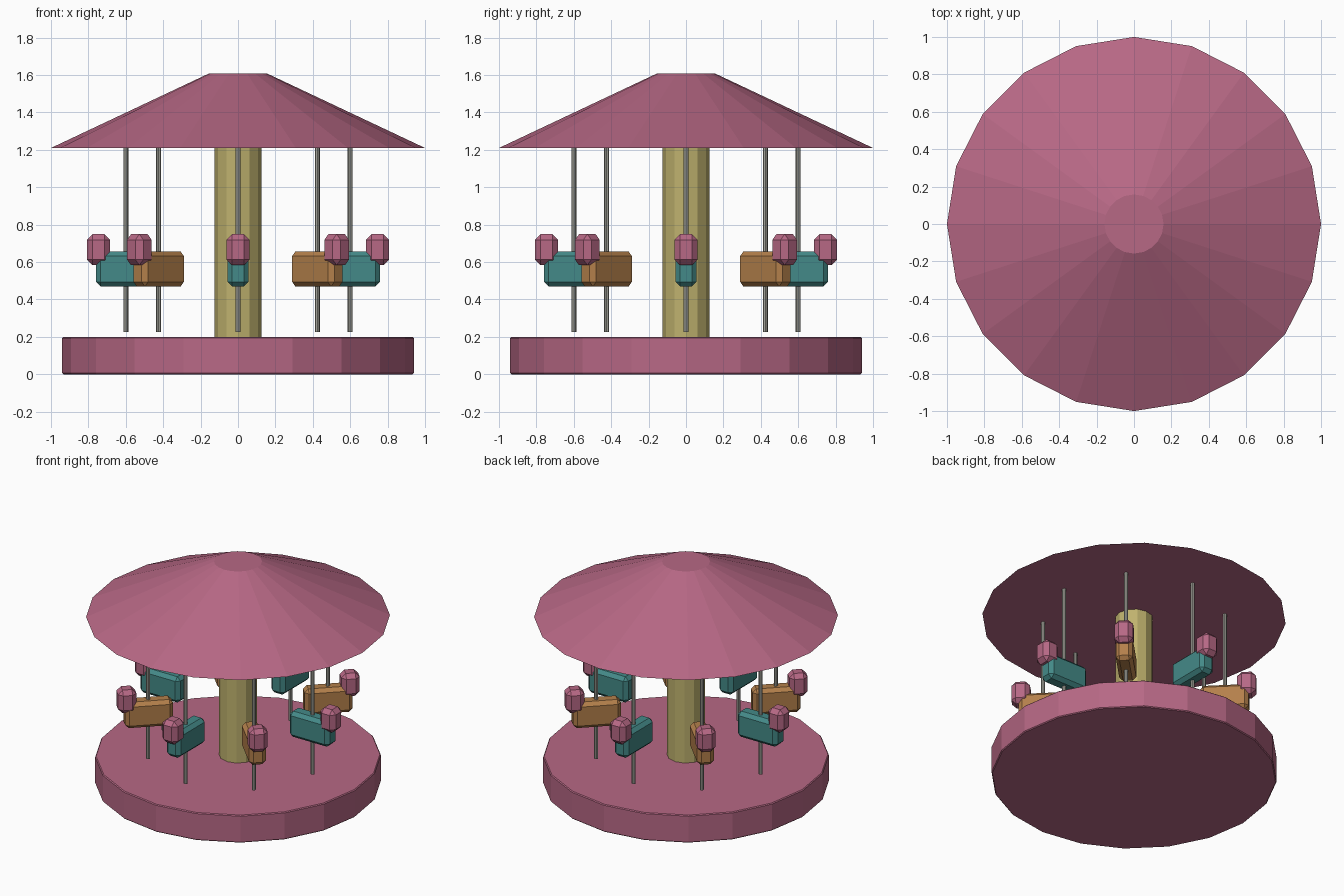
import bpy, bmesh, math
from mathutils import Matrix

if "Cube" in bpy.data.objects:
    bpy.data.objects.remove(bpy.data.objects["Cube"])


def material(name, rgb):
    """Flat colour given as 0-255 display values, stored as linear."""
    lin = [((c / 255 + 0.055) / 1.055) ** 2.4 for c in rgb]
    m = bpy.data.materials.new(name)
    m.diffuse_color = (*lin, 1)
    m.use_nodes = True
    m.node_tree.nodes["Principled BSDF"].inputs["Base Color"].default_value = m.diffuse_color
    return m


PINK = material("rose_pink", (183, 104, 133))
CREAM = material("straw_yellow", (191, 178, 110))
TEAL = material("teal", (68, 138, 136))
BROWN = material("saddle_brown", (180, 128, 75))
STEEL = material("steel_grey", (165, 165, 156))


def finish(name, bm, mat, bevel=0.0, place=None):
    if bevel:
        # only sharp creases, so the shallow side facets stay crisp
        edges = [e for e in bm.edges if e.calc_face_angle(0) > math.radians(30)]
        bmesh.ops.bevel(bm, geom=edges, offset=bevel, segments=1,
                        affect='EDGES', profile=0.5)
    mesh = bpy.data.meshes.new(name)
    bm.to_mesh(mesh)
    bm.free()
    mesh.materials.append(mat)
    ob = bpy.data.objects.new(name, mesh)
    if place:
        ob.matrix_world = place
    bpy.context.collection.objects.link(ob)
    return ob


def cone(name, r1, r2, z0, z1, sides, mat, bevel=0.0, xy=(0, 0)):
    bm = bmesh.new()
    bmesh.ops.create_cone(bm, cap_ends=True, segments=sides,
                          radius1=r1, radius2=r2, depth=z1 - z0)
    return finish(name, bm, mat, bevel,
                  Matrix.Translation((*xy, (z0 + z1) / 2)))


def box(name, radius, z, size, mat, bevel, angle):
    """Chamfered box standing at a radius, pointing outward."""
    bm = bmesh.new()
    bmesh.ops.create_cube(bm, size=1, matrix=Matrix.Diagonal((*size, 1)))
    return finish(name, bm, mat, bevel,
                  Matrix.Rotation(angle, 4, 'Z') @ Matrix.Translation((radius, 0, z)))


# Platform, centre column and canopy
cone("platform", 0.94, 0.94, 0.0, 0.2, 20, PINK, 0.006)
cone("column", 0.125, 0.125, 0.195, 1.215, 12, CREAM)
cone("canopy", 1.0, 0.158, 1.21, 1.607, 20, PINK)

# Eight riders on poles, alternating colours
for i in range(8):
    a = i * math.pi / 4
    cone(f"pole_{i}", 0.0135, 0.0135, 0.225, 1.22, 8, STEEL,
         xy=(0.6 * math.cos(a), 0.6 * math.sin(a)))
    box(f"mount_body_{i}", 0.6, 0.563, (0.32, 0.112, 0.187),
        BROWN if i % 2 else TEAL, 0.025, a)
    box(f"mount_head_{i}", 0.746, 0.666, (0.123, 0.123, 0.166), PINK, 0.03, a)
